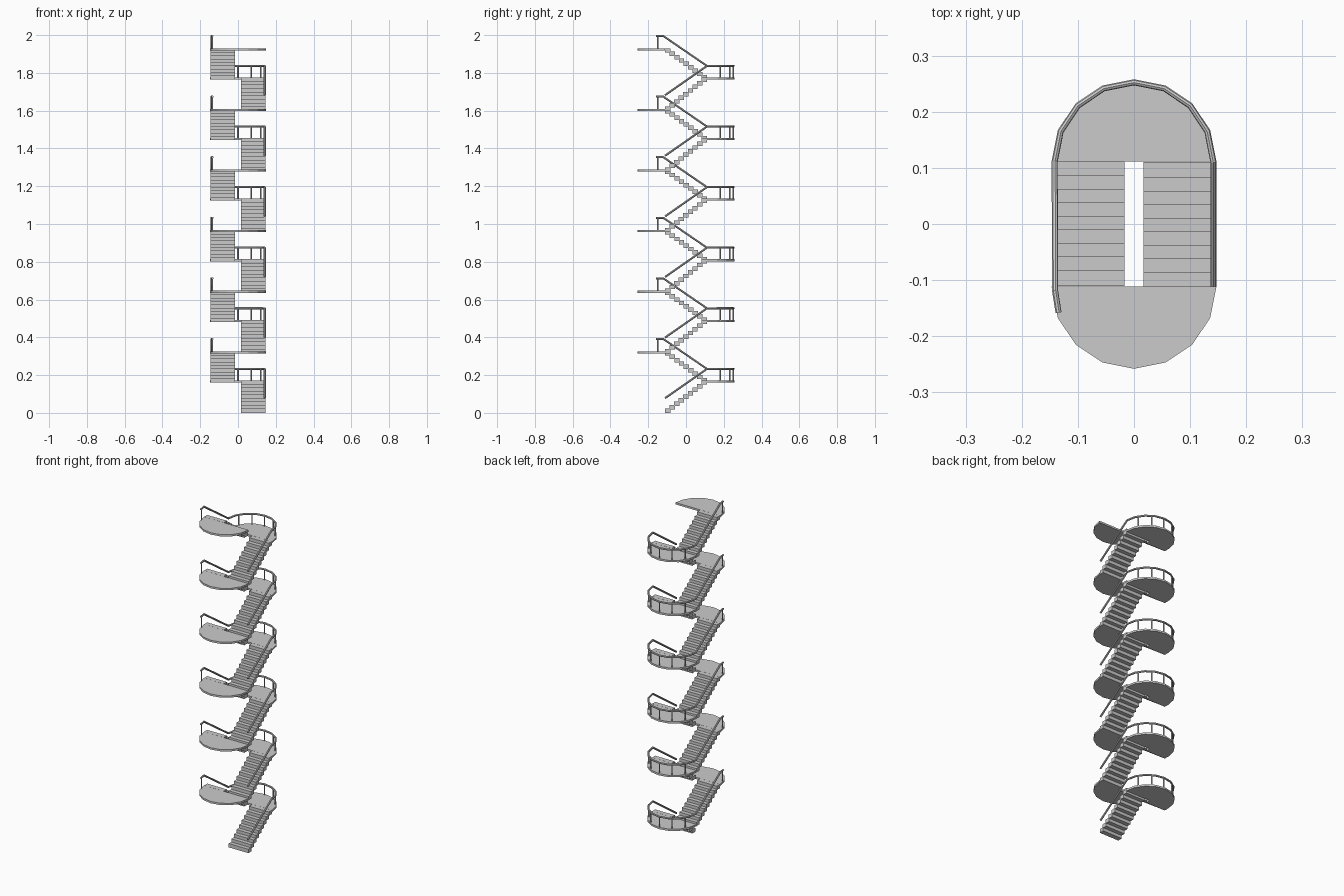
import bpy, bmesh
from math import sin, cos, pi, radians
from mathutils import Matrix, Vector

if "Cube" in bpy.data.objects:
    bpy.data.objects.remove(bpy.data.objects["Cube"])

PERIOD = 0.3208      # height of one full turn (two flights)
TURNS = 6
R = 0.147            # landing radius and half width
EDGE = 0.111         # y where flights meet landings
GAP = 0.0165         # half width of the open well
THICK = 0.011        # landing thickness
BACK, FRONT = 0.172, 0.326   # landing tops in the first turn
STEPS, RUN, DEPTH, STEP_H = 9, 0.0241, 0.0285, 0.023
RAIL_R, RAIL_PATH = 0.0055, 0.1415
RAIL_BACK, RAIL_FRONT = 0.233, 0.3912


def finish(name, bm):
    bmesh.ops.recalc_face_normals(bm, faces=bm.faces)
    mesh = bpy.data.meshes.new(name)
    bm.to_mesh(mesh)
    bm.free()
    ob = bpy.data.objects.new(name, mesh)
    bpy.context.collection.objects.link(ob)
    return ob


def flight(name, side, z0, z1):
    """Overlapping box treads; side=1 climbs to the back, -1 to the front."""
    bm = bmesh.new()
    rise = (z1 - z0 - STEP_H) / (STEPS - 1)
    width = R - 0.001 - GAP
    for i in range(STEPS):
        y = side * (-EDGE + i * RUN + DEPTH / 2)
        loc = (side * (GAP + width / 2), y, z0 + i * rise + STEP_H / 2)
        bmesh.ops.create_cube(bm, size=1, matrix=Matrix.Translation(loc)
                              @ Matrix.Diagonal((width, DEPTH, STEP_H, 1)))
    return finish(name, bm)


def landing(name, side, top):
    """Half-round slab with eight straight edges."""
    bm = bmesh.new()
    ring = [bm.verts.new((R * cos(pi * i / 8), side * (EDGE + R * sin(pi * i / 8)), top - THICK))
            for i in range(9)]
    face = bm.faces.new(ring)
    ext = bmesh.ops.extrude_face_region(bm, geom=[face])
    bmesh.ops.translate(bm, vec=(0, 0, THICK),
                        verts=[g for g in ext["geom"] if isinstance(g, bmesh.types.BMVert)])
    return finish(name, bm)


def handrail(name, dz):
    """One continuous tube: up the right flight, round the landing, up the left flight."""
    pts = [(RAIL_PATH, -EDGE, 0.078)]
    pts += [(RAIL_PATH * cos(pi * i / 8), 0.108 + RAIL_PATH * sin(pi * i / 8) + 0.003, RAIL_BACK)
            for i in range(9)]
    pts += [(-0.1405, -0.12, RAIL_FRONT), (-0.1345, -0.158, RAIL_FRONT)]
    cu = bpy.data.curves.new(name, "CURVE")
    cu.dimensions = "3D"
    cu.bevel_depth = RAIL_R
    cu.bevel_resolution = 2
    cu.use_fill_caps = True
    sp = cu.splines.new("POLY")
    sp.use_smooth = False
    sp.points.add(len(pts) - 1)
    for p, (x, y, z) in zip(sp.points, pts):
        p.co = (x, y, z + dz, 1)
    ob = bpy.data.objects.new(name, cu)
    bpy.context.collection.objects.link(ob)


def posts(name, dz):
    """Five balusters round the back landing and one at the front rail end."""
    r = 0.139
    spots = [(r * cos(radians(a)), EDGE + r * sin(radians(a)), BACK - 0.004, RAIL_BACK)
             for a in (30, 60, 90, 120, 150)]
    spots.append((-0.136, -0.15, FRONT - 0.004, RAIL_FRONT))
    bm = bmesh.new()
    for x, y, a, b in spots:
        bmesh.ops.create_cone(bm, cap_ends=True, segments=8, radius1=0.004, radius2=0.004,
                              depth=b - a, matrix=Matrix.Translation((x, y, (a + b) / 2 + dz)))
    finish(name, bm)


for t in range(TURNS):
    dz = t * PERIOD
    start = 0 if t == 0 else FRONT - THICK + dz - PERIOD
    flight(f"right_flight_{t + 1}", 1, start, BACK + dz)
    landing(f"back_landing_{t + 1}", 1, BACK + dz)
    flight(f"left_flight_{t + 1}", -1, BACK - THICK + dz, FRONT + dz)
    landing(f"front_landing_{t + 1}", -1, FRONT + dz)
    handrail(f"handrail_{t + 1}", dz)
    posts(f"railing_posts_{t + 1}", dz)
